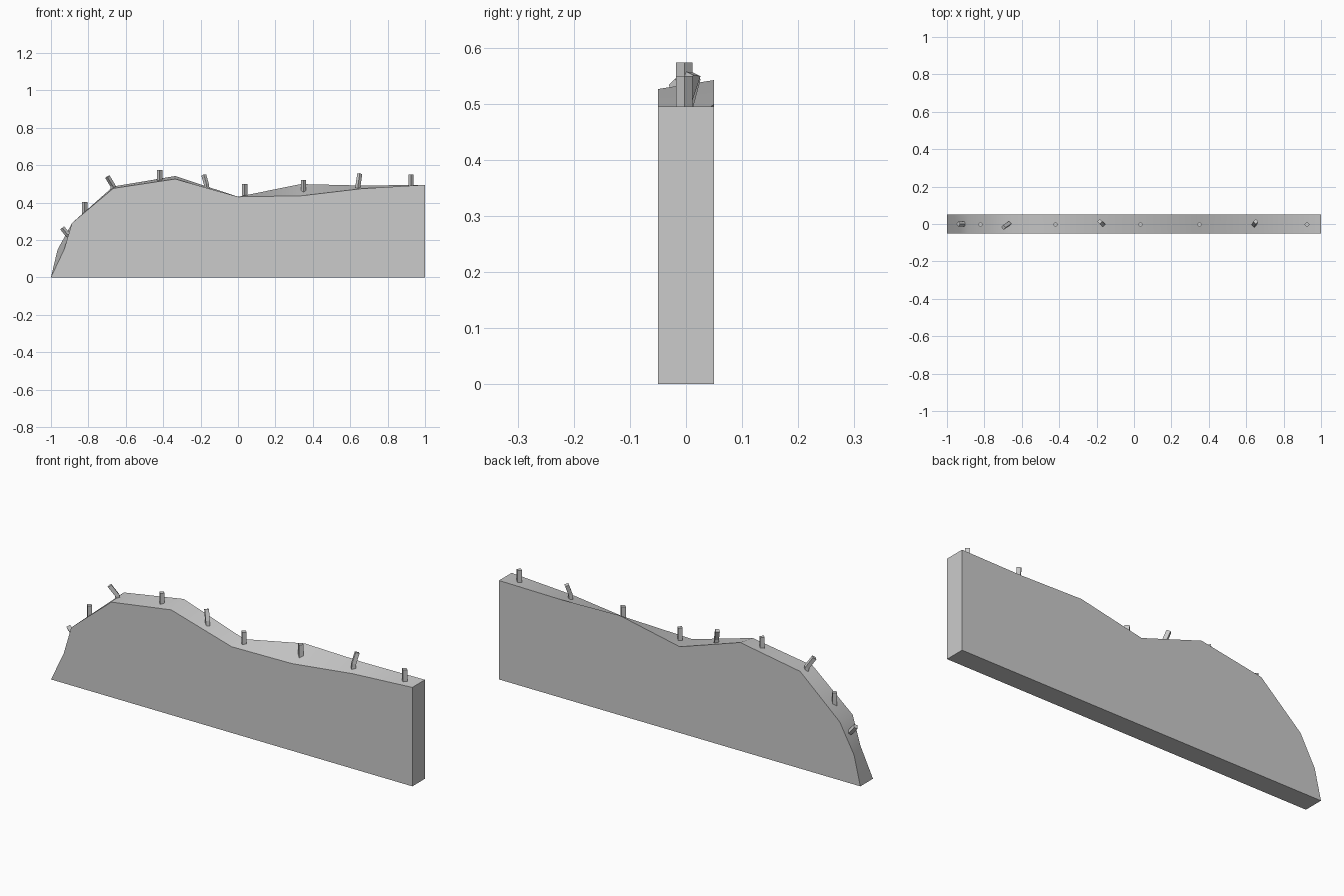
import bpy, bmesh, math
from mathutils import Vector

if "Cube" in bpy.data.objects:
    bpy.data.objects.remove(bpy.data.objects["Cube"])

HALF = 0.05  # half thickness of the slab

# Crest stations: front x, front z, back x, back z
CREST = [
    (-1.0, 0.0, -1.0, 0.0), (-0.93, 0.148, -0.965, 0.148),
    (-0.888, 0.29, -0.886, 0.292), (-0.667, 0.476, -0.667, 0.486),
    (-0.335, 0.526, -0.335, 0.542), (0.0, 0.431, 0.0, 0.431),
    (0.335, 0.436, 0.335, 0.499), (0.667, 0.475, 0.667, 0.491),
    (1.0, 0.495, 1.0, 0.495),
]


def finish(name, bm):
    bmesh.ops.recalc_face_normals(bm, faces=bm.faces)
    mesh = bpy.data.meshes.new(name)
    bm.to_mesh(mesh)
    bm.free()
    obj = bpy.data.objects.new(name, mesh)
    bpy.context.collection.objects.link(obj)
    return obj


def ridge():
    bm = bmesh.new()
    front = [bm.verts.new((a, -HALF, b)) for a, b, _, _ in CREST]
    back = [bm.verts.new((c, HALF, d)) for _, _, c, d in CREST]
    front.append(bm.verts.new((1, -HALF, 0)))
    back.append(bm.verts.new((1, HALF, 0)))
    bm.faces.new(front)
    bm.faces.new(back)
    n = len(front)
    for i in range(n):
        j = (i + 1) % n
        bm.faces.new((front[i], front[j], back[j], back[i]))
    return finish("ridge", bm)


def peg(name, path, radius=0.0145):
    """Four-sided post following a short path, diamond in plan."""
    bm = bmesh.new()
    pts = [Vector(p) for p in path]
    rings = []
    for i, p in enumerate(pts):
        d = (pts[min(i + 1, len(pts) - 1)] - pts[max(i - 1, 0)]).normalized()
        turn = Vector((0, 0, 1)).rotation_difference(d)
        rings.append([bm.verts.new(p + turn @ Vector(
            (radius * math.cos(k * math.pi / 2), radius * math.sin(k * math.pi / 2), 0)))
            for k in range(4)])
    for lo, hi in zip(rings, rings[1:]):
        for k in range(4):
            bm.faces.new((lo[k], lo[(k + 1) % 4], hi[(k + 1) % 4], hi[k]))
    bm.faces.new(rings[0])
    bm.faces.new(rings[-1])
    return finish(name, bm)


# Solid slab with softly shaded crest
slab = ridge()
bpy.context.view_layer.objects.active = slab
slab.select_set(True)
bpy.ops.object.shade_smooth_by_angle(angle=math.radians(50))

# Upright pegs: x, top z
for i, (x, top) in enumerate([(-0.82, 0.403), (-0.419, 0.573), (0.035, 0.499),
                              (0.35, 0.521), (0.925, 0.549)]):
    peg(f"upright_peg_{i + 1}", [(x, -0.003, top - 0.066), (x, -0.003, top)])

# Leaning pegs, slightly bent near the foot
LEANING = [
    [(-0.9, 0, 0.222), (-0.916, 0, 0.235), (-0.94, 0, 0.265)],
    [(-0.667, 0.003, 0.465), (-0.669, 0.001, 0.49), (-0.698, -0.018, 0.538)],
    [(-0.165, -0.002, 0.465), (-0.169, 0.0, 0.498), (-0.183, 0.013, 0.547)],
    [(0.642, -0.006, 0.473), (0.643, -0.004, 0.502), (0.651, 0.013, 0.553)],
]
for i, path in enumerate(LEANING):
    peg(f"leaning_peg_{i + 1}", path, 0.0135)
